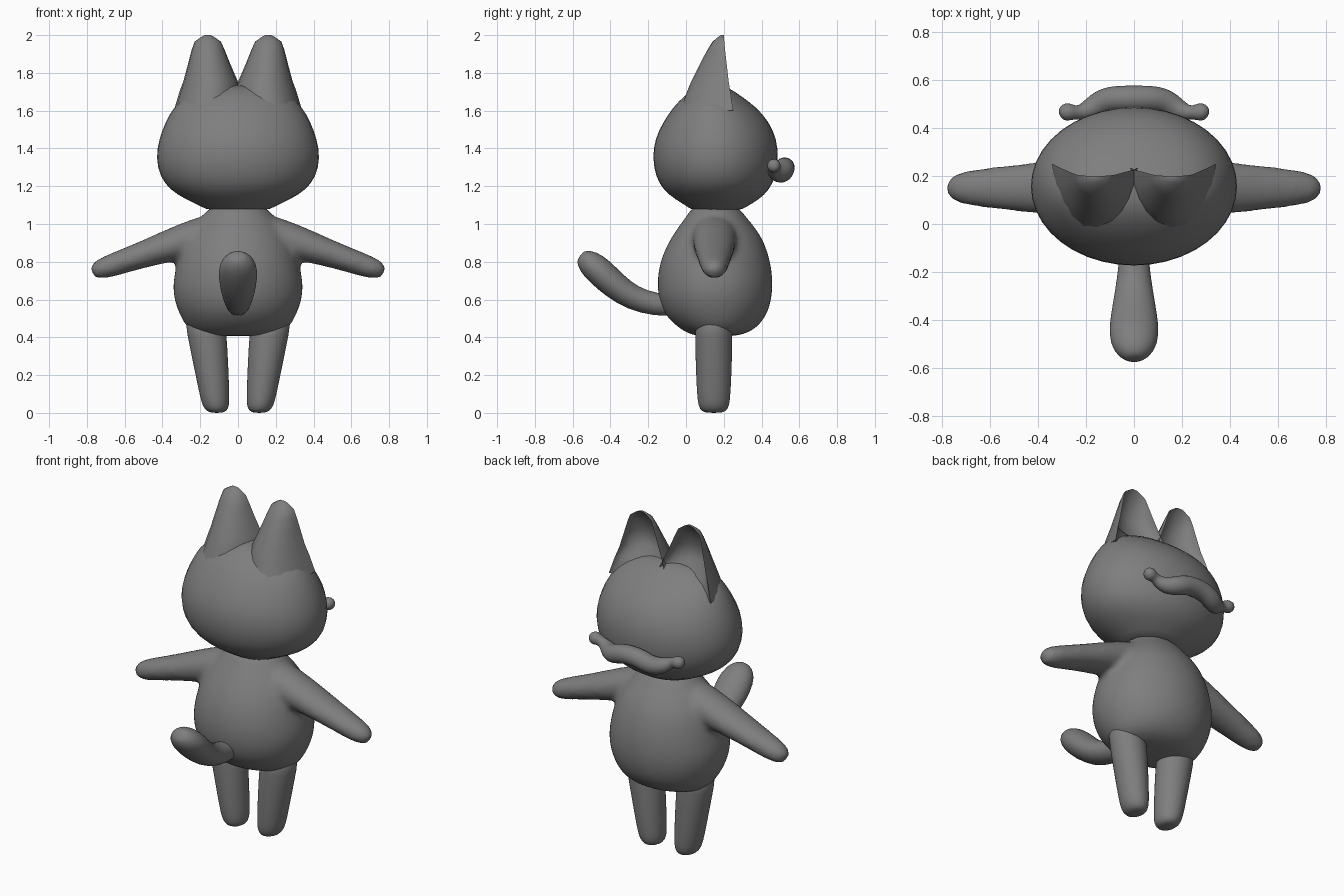
import bpy, bmesh
from math import sin, cos, pi
from mathutils import Vector

if "Cube" in bpy.data.objects:
    bpy.data.objects.remove(bpy.data.objects["Cube"], do_unlink=True)

grey = bpy.data.materials.new("soft_grey")
grey.use_nodes = True
grey.diffuse_color = (0.21, 0.21, 0.21, 1)
grey.node_tree.nodes["Principled BSDF"].inputs["Base Color"].default_value = (0.21, 0.21, 0.21, 1)
SEGS = 20


def skin(bm, rings):
    """Bridge a list of point rings and cap both ends."""
    rows = [[bm.verts.new(p) for p in ring] for ring in rings]
    for a, b in zip(rows, rows[1:]):
        for i in range(len(a)):
            j = (i + 1) % len(a)
            bm.faces.new((a[i], a[j], b[j], b[i]))
    bm.faces.new(rows[0][::-1])
    bm.faces.new(rows[-1])


def tube(bm, stations, side, axis=None):
    """Loft ellipses along (x, y, z, side radius, other radius) stations."""
    side = Vector(side)
    pts = [Vector(s[:3]) for s in stations]
    rings = []
    for k, s in enumerate(stations):
        t = Vector(axis) if axis else pts[min(k + 1, len(pts) - 1)] - pts[max(k - 1, 0)]
        a = (side - t * side.dot(t) / t.length_squared).normalized()
        b = t.cross(a).normalized()
        rings.append([pts[k] + a * s[3] * cos(2 * pi * i / SEGS) + b * s[4] * sin(2 * pi * i / SEGS)
                      for i in range(SEGS)])
    skin(bm, rings)


def upright(bm, profile):
    """Loft (z, half width, y low, y high) slices."""
    tube(bm, [(0, (lo + hi) / 2, z, w, (hi - lo) / 2) for z, w, lo, hi in profile],
         (1, 0, 0), (0, 0, 1))


def finish(name, bm, subsurf=True):
    bmesh.ops.recalc_face_normals(bm, faces=bm.faces)
    mesh = bpy.data.meshes.new(name)
    bm.to_mesh(mesh)
    bm.free()
    obj = bpy.data.objects.new(name, mesh)
    bpy.context.collection.objects.link(obj)
    mesh.materials.append(grey)
    mesh.shade_smooth()
    if subsurf:
        obj.modifiers.new("Round", "SUBSURF").levels = 1
        obj.modifiers["Round"].render_levels = 1
    return obj


# Head
bm = bmesh.new()
upright(bm, [(1.07, .16, .03, .29), (1.09, .19, .01, .32), (1.13, .28, -.06, .39),
             (1.18, .365, -.125, .445), (1.25, .42, -.165, .48), (1.35, .442, -.183, .495),
             (1.45, .425, -.17, .485), (1.54, .39, -.125, .445), (1.62, .345, -.07, .375),
             (1.68, .28, -.01, .29), (1.72, .19, .05, .23), (1.735, .08, .11, .18)])
finish("head", bm)

# Ears: convex outer shell with a scooped inner face
# z, inner x, outer x, shell y, rim y, thickness share left by the scoop
EAR = [(1.6, -.02, .34, -.03, .25, .9), (1.7, -.02, .31, .005, .235, .8),
       (1.76, .003, .288, .03, .225, .45), (1.85, .042, .264, .075, .215, .3),
       (1.92, .07, .246, .112, .207, .35), (1.965, .09, .23, .14, .203, .5),
       (1.99, .125, .195, .17, .2, .7), (2.0, .145, .175, .185, .2, .9)]
H = SEGS // 2
for sign, label in ((1, "left"), (-1, "right")):
    bm = bmesh.new()
    rings = []
    for z, xi, xo, shell, rim, keep in EAR:
        mid, half, deep = (xi + xo) / 2, (xo - xi) / 2, rim - shell
        ring = []
        for i in range(SEGS):
            a = pi * i / H
            depth = deep * sin(a) if i <= H else deep * (1 - keep) * -sin(a)
            ring.append((sign * (mid + half * cos(a)), rim - depth, z))
        rings.append(ring)
    skin(bm, rings)
    ear = finish(label + "_ear", bm, False)
    bpy.ops.object.select_all(action="DESELECT")
    ear.select_set(True)
    bpy.context.view_layer.objects.active = ear
    bpy.ops.object.shade_smooth_by_angle(angle=pi / 3)

# Torso and arms, blended into one skin
bm = bmesh.new()
upright(bm, [(.405, .17, .06, .26), (.42, .23, .01, .32), (.45, .275, -.045, .38),
             (.52, .315, -.12, .435), (.6, .345, -.15, .458), (.68, .352, -.158, .465),
             (.77, .335, -.15, .458), (.86, .312, -.12, .435), (.94, .275, -.075, .4),
             (1.01, .22, -.025, .345), (1.06, .175, .015, .3), (1.1, .15, .03, .28)])
for sign in (1, -1):
    tube(bm, [(sign * x, .15, z, ry, rz) for x, z, ry, rz in
              [(.08, .97, .12, .1), (.2, .938, .12, .1), (.33, .895, .115, .092),
               (.46, .853, .102, .075), (.6, .805, .086, .065), (.7, .77, .073, .06),
               (.75, .755, .056, .048), (.778, .748, .03, .028)]], (0, 1, 0))
body = finish("torso_and_arms", bm)
blend = body.modifiers.new("Blend", "REMESH")
blend.mode = "VOXEL"
blend.voxel_size = 0.018
blend.use_smooth_shade = True
soften = body.modifiers.new("Soften", "SMOOTH")
soften.factor = 0.5
soften.iterations = 6

# Legs
for sign, label in ((1, "left"), (-1, "right")):
    bm = bmesh.new()
    tube(bm, [(sign * x, .147, z, rx, ry) for x, z, rx, ry in
              [(.18, .52, .108, .1), (.165, .42, .106, .1), (.143, .25, .093, .097),
               (.125, .1, .08, .09), (.117, .035, .072, .083), (.113, .008, .052, .065),
               (.112, 0, .025, .035)]], (1, 0, 0), (0, 0, 1))
    finish(label + "_leg", bm)

# Tail
bm = bmesh.new()
tube(bm, [(0, -.05, .57, .06, .06), (0, -.16, .572, .062, .06), (0, -.28, .605, .08, .066),
          (0, -.38, .675, .098, .074), (0, -.46, .752, .107, .079), (0, -.52, .803, .088, .068),
          (0, -.553, .828, .05, .04), (0, -.56, .833, .02, .02)], (1, 0, 0))
finish("tail", bm)

# Wavy muzzle strip with a knob at each end
half = [(.04, .522, 1.3, .054), (.09, .52, 1.285, .054), (.135, .508, 1.267, .053),
        (.18, .478, 1.268, .046), (.215, .464, 1.285, .034), (.245, .463, 1.3, .027),
        (.27, .467, 1.308, .038), (.295, .464, 1.31, .035), (.312, .46, 1.31, .015)]
path = [(-x, y, z, r, r) for x, y, z, r in half[::-1]] + [(x, y, z, r, r) for x, y, z, r in half]
bm = bmesh.new()
tube(bm, path, (0, 0, 1))
finish("muzzle_strip", bm)
